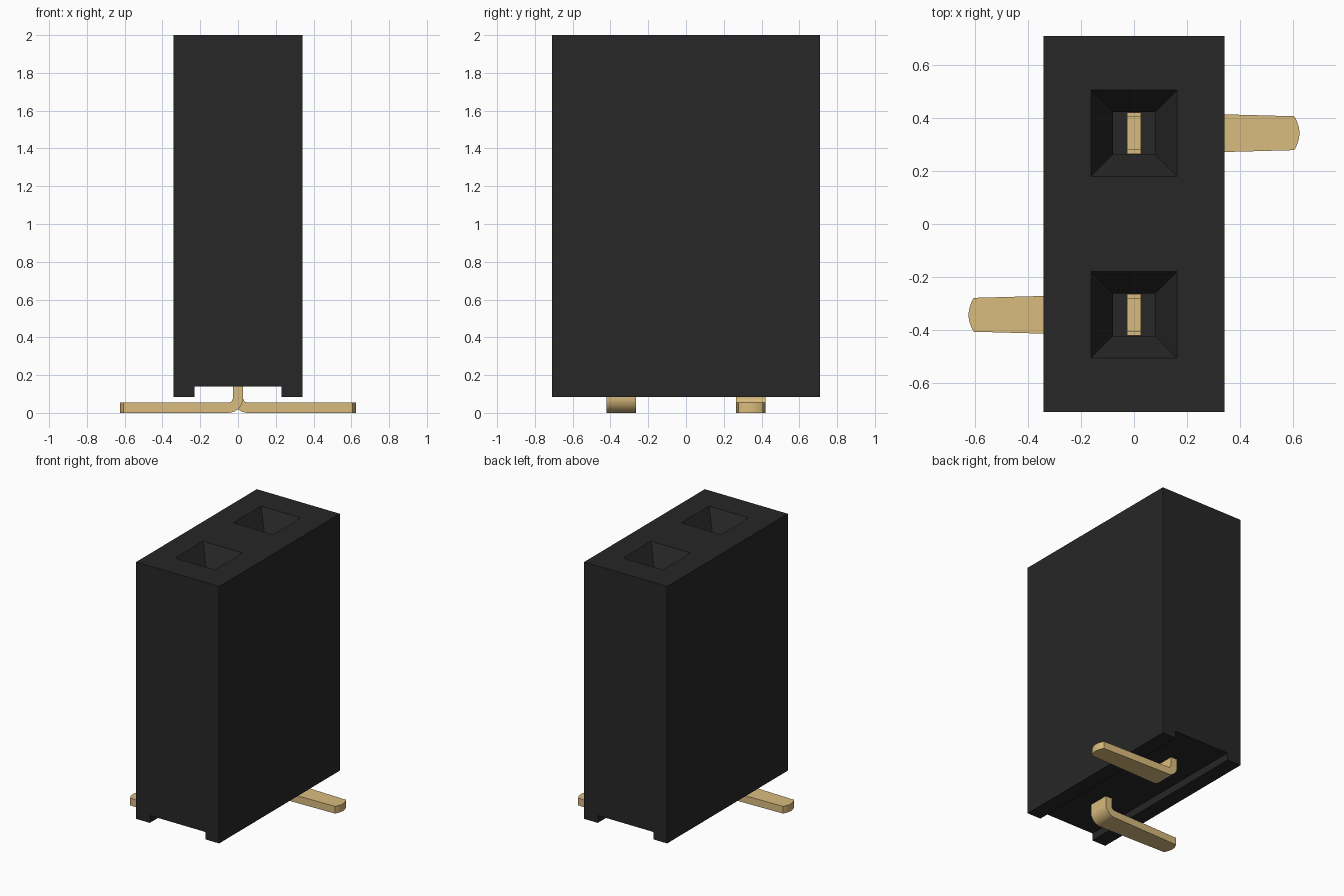
import bpy, bmesh, math
from mathutils import Matrix

cube = bpy.data.objects.get("Cube")
if cube:
    bpy.data.objects.remove(cube, do_unlink=True)

PITCH = 0.343           # distance of each contact from the centre
T = 0.027               # half thickness of the contact metal


def material(name, rgb, rough, metal=0.0):
    m = bpy.data.materials.new(name)
    m.use_nodes = True
    m.diffuse_color = (*rgb, 1)
    bsdf = m.node_tree.nodes["Principled BSDF"]
    bsdf.inputs["Base Color"].default_value = (*rgb, 1)
    bsdf.inputs["Roughness"].default_value = rough
    return m


black = material("black plastic", (0.021, 0.020, 0.020), 0.6)
gold = material("gold metal", (0.70, 0.50, 0.21), 0.4)


def make_object(name, bm, mat):
    bmesh.ops.recalc_face_normals(bm, faces=bm.faces)
    mesh = bpy.data.meshes.new(name)
    bm.to_mesh(mesh)
    bm.free()
    mesh.materials.append(mat)
    obj = bpy.data.objects.new(name, mesh)
    bpy.context.collection.objects.link(obj)
    return obj


def loft(bm, rings):
    """Skin a list of equal-length rings and cap both ends."""
    loops = [[bm.verts.new(p) for p in ring] for ring in rings]
    n = len(loops[0])
    for a, b in zip(loops, loops[1:]):
        for i in range(n):
            j = (i + 1) % n
            bm.faces.new((a[i], a[j], b[j], b[i]))
    bm.faces.new(loops[0])
    bm.faces.new(loops[-1])


def activate(obj):
    bpy.ops.object.select_all(action='DESELECT')
    obj.select_set(True)
    bpy.context.view_layer.objects.active = obj


# Housing: channelled profile extruded front to back
W, D = 0.342, 0.71
profile = [(-W, 0.085), (-0.23, 0.085), (-0.23, 0.14), (0.23, 0.14),
           (0.23, 0.085), (W, 0.085), (W, 2), (-W, 2)]
bm = bmesh.new()
loft(bm, [[(x, y, z) for x, z in profile] for y in (-D, D)])
housing = make_object("housing", bm, black)

# Socket openings: square funnel above a straight blind hole
bm = bmesh.new()
for cy in (-PITCH, PITCH):
    loft(bm, [[(sx * h, cy + sy * h, z)
               for sx, sy in ((-1, -1), (1, -1), (1, 1), (-1, 1))]
              for z, h in ((2.1, 0.163), (2.0, 0.163), (1.86, 0.08), (0.3, 0.08))])
cutter = make_object("socket_cutter", bm, black)
cutter.hide_render = True
mod = housing.modifiers.new("sockets", 'BOOLEAN')
mod.operation = 'DIFFERENCE'
mod.solver = 'EXACT'
mod.object = cutter
activate(housing)
bpy.ops.object.modifier_apply(modifier=mod.name)
bpy.data.objects.remove(cutter, do_unlink=True)


def contact(name, turn):
    """One bent contact whose foot points to +x, turned about the centre."""
    bm = bmesh.new()
    # path stations: centre x, z, normal x, z, half width
    path = [(0, 0.8, 1, 0, 0.078), (0, 0.08, 1, 0, 0.079)]
    r = 0.08 - T
    for i in range(1, 11):
        a = math.pi / 2 * i / 10
        cx, cz = 0.08 - T - r * math.cos(a), 0.08 - r * math.sin(a)
        path.append((cx, cz, math.cos(a), math.sin(a), 0.079))
    # tapered foot with a rounded tip
    for s in (0, 0.2, 0.4, 0.6, 0.8, 0.92, 0.99):
        path.append((0.605 + 0.02 * s, T, 0, 1, 0.064 * math.sqrt(1 - s)))
    loft(bm, [[(x + k * nx * T, PITCH + s * hw, z + k * nz * T)
               for k, s in ((-1, -1), (1, -1), (1, 1), (-1, 1))]
              for x, z, nx, nz, hw in path])
    # two fork arms inside the socket
    for side in (-1, 1):
        loft(bm, [[(sx * T, PITCH + side * y, z)
                   for sx, y in ((-1, 0.062), (1, 0.062), (1, 0.078), (-1, 0.078))]
                  for z in (0.79, 1.4)])
    bm.transform(Matrix.Rotation(turn, 4, 'Z'))
    obj = make_object(name, bm, gold)
    activate(obj)
    bpy.ops.object.shade_smooth_by_angle(angle=math.radians(25))


contact("back_contact", 0)
contact("front_contact", math.pi)
